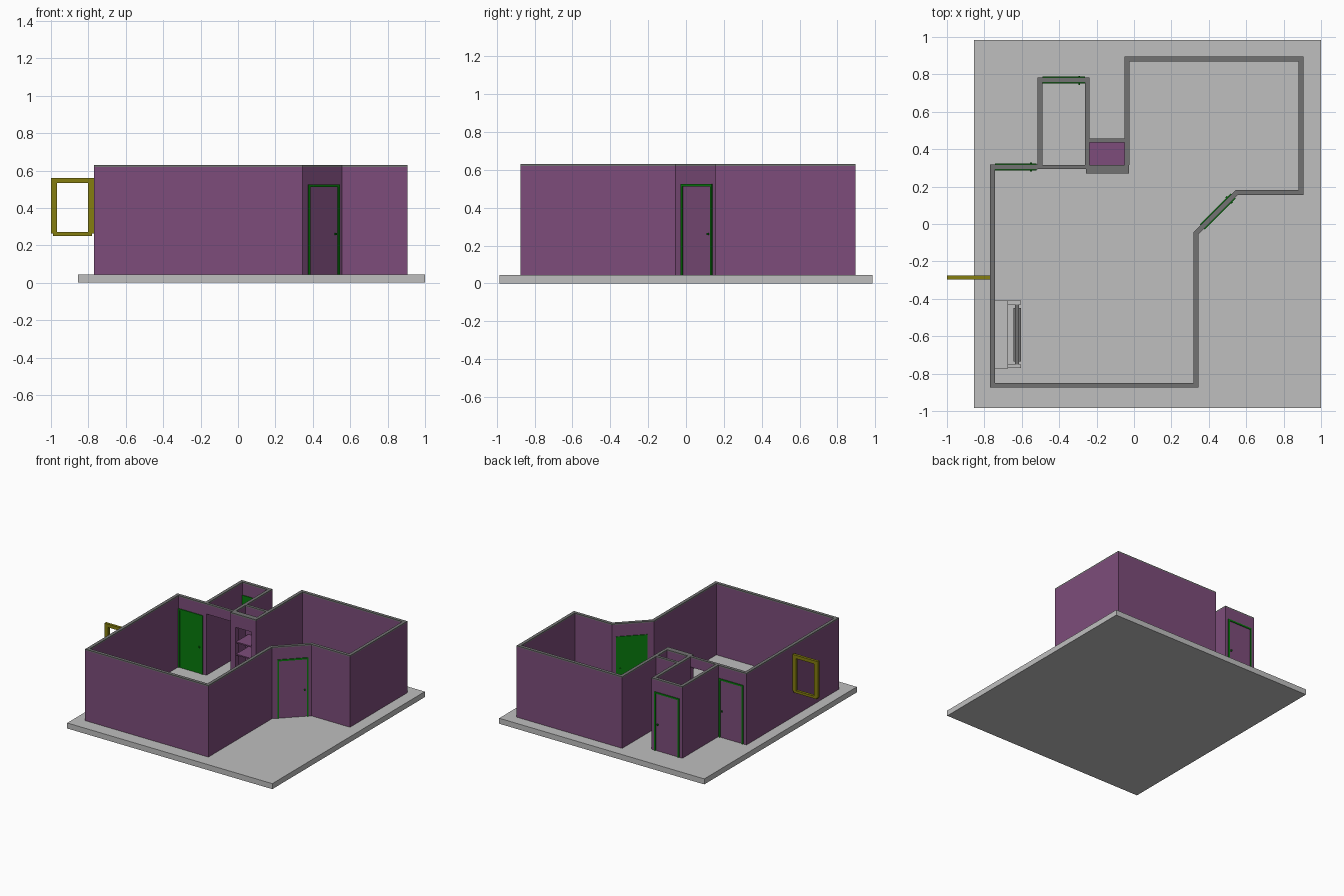
import bpy, bmesh
from math import atan2
from mathutils import Matrix, Vector

if "Cube" in bpy.data.objects:
    bpy.data.objects.remove(bpy.data.objects["Cube"])

FLOOR, WALL_TOP, CAP_TOP, THICK = 0.045, 0.62, 0.63, 0.026


def material(name, rgb):
    m = bpy.data.materials.new(name)
    m.use_nodes = True
    linear = [((c + 0.055) / 1.055) ** 2.4 for c in rgb]
    m.diffuse_color = (*linear, 1)
    m.node_tree.nodes["Principled BSDF"].inputs["Base Color"].default_value = (*linear, 1)
    return m


PURPLE = material("wall purple", (0.49, 0.3, 0.48))
LIGHT = material("light grey", (0.75, 0.75, 0.75))
GREY = material("wall top grey", (0.45, 0.45, 0.45))
GREEN = material("door green", (0.03, 0.48, 0.05))
OLIVE = material("window olive", (0.52, 0.49, 0.06))


def finish(name, bm, mat, matrix=None):
    bmesh.ops.recalc_face_normals(bm, faces=bm.faces)
    mesh = bpy.data.meshes.new(name)
    bm.to_mesh(mesh)
    bm.free()
    mesh.materials.append(mat)
    ob = bpy.data.objects.new(name, mesh)
    if matrix:
        ob.matrix_world = matrix
    bpy.context.collection.objects.link(ob)
    return ob


def box(name, x, y, z, mat, matrix=None):
    """Box from three (low, high) ranges."""
    bm = bmesh.new()
    bmesh.ops.create_cube(bm, size=1)
    for v in bm.verts:
        v.co = [r[0] if c < 0 else r[1] for c, r in zip(v.co, (x, y, z))]
    return finish(name, bm, mat, matrix)


def wall_box(name, x, y, bottom=FLOOR):
    box(name, x, y, (bottom, WALL_TOP), PURPLE)
    box(name + "_cap", x, y, (WALL_TOP, CAP_TOP), GREY)


def mitred_wall(name, path):
    """Wall along an outer line, thickened to its left with mitred corners."""
    pts = [Vector(p) for p in path]
    sides = []
    for a, b in zip(pts, pts[1:]):
        d = (b - a).normalized()
        sides.append(Vector((-d.y, d.x)))
    inner = [pts[0] + sides[0] * THICK]
    for p, m, n in zip(pts[1:-1], sides, sides[1:]):
        inner.append(p + (m + n) * THICK / (1 + m.dot(n)))
    inner.append(pts[-1] + sides[-1] * THICK)
    for part, low, high, mat in (("", FLOOR, WALL_TOP, PURPLE), ("_cap", WALL_TOP, CAP_TOP, GREY)):
        bm = bmesh.new()
        rings = [[bm.verts.new((p.x, p.y, z)) for p in line]
                 for line, z in ((pts, low), (inner, low), (inner, high), (pts, high))]
        for i in range(len(pts) - 1):
            for r, s in zip(rings, rings[1:] + rings[:1]):
                bm.faces.new((r[i], r[i + 1], s[i + 1], s[i]))
        for end in (0, -1):
            bm.faces.new([r[end] for r in rings])
        finish(name + part, bm, mat)


def door(name, x, y, normal, width, knob_side):
    """Door frame through a wall, with a green leaf on the room side."""
    turn = Matrix.Rotation(atan2(normal[1], normal[0]), 4, "Z")
    m = Matrix.Translation((x, y, 0)) @ turn
    half, top, bar = width / 2, 0.525, 0.013
    depth = (-THICK - 0.006, 0.006)
    for side in (-1, 1):
        edge = sorted((side * half, side * (half - bar)))
        box(name + "_jamb", depth, edge, (FLOOR, top), GREEN, m)
    box(name + "_head", depth, (bar - half, half - bar), (top - bar, top), GREEN, m)
    box(name + "_leaf", (-THICK - 0.003, -THICK + 0.002), (bar - half, half - bar),
        (FLOOR, top - bar), GREEN, m)
    u = knob_side * (half - 0.03)
    box(name + "_handle", (-THICK - 0.012, 0.01), (u - 0.005, u + 0.005), (0.255, 0.267), GREEN, m)


# Ground slab
box("ground_slab", (-0.855, 1), (-0.985, 0.985), (0, FLOOR), LIGHT)

# Main outer walls
mitred_wall("outer_wall", [(-0.515, 0.318), (-0.77, 0.318), (-0.77, -0.875), (0.345, -0.875),
                           (0.345, -0.055), (0.555, 0.155), (0.905, 0.155), (0.905, 0.895),
                           (-0.05, 0.895), (-0.05, 0.315)])

# Small back room, open below its front header
mitred_wall("small_room_wall", [(-0.237, 0.315), (-0.237, 0.782), (-0.515, 0.782), (-0.515, 0.293)])
wall_box("small_room_header", (-0.489, -0.255), (0.293, 0.315), bottom=0.545)

# Shelf closet: back wall, front surround and shelves
wall_box("closet_back", (-0.237, -0.05), (0.435, 0.457))
front = (0.27, 0.315)
wall_box("closet_left_side", (-0.257, -0.21), front)
wall_box("closet_right_side", (-0.068, -0.026), front)
wall_box("closet_head", (-0.21, -0.068), front, bottom=0.52)
box("closet_ceiling", (-0.237, -0.05), (0.315, 0.435), (0.52, 0.53), PURPLE)
for i in range(4):
    z = 0.1 * (i + 1)
    box("closet_shelf", (-0.21, -0.068), (0.275, 0.435), (z - 0.01, z), PURPLE)

# Doors
door("entrance_door", 0.457, 0.057, (1, -1), 0.235, 1)
door("side_door", -0.631, 0.318, (0, 1), 0.222, -1)
door("back_door", -0.376, 0.782, (0, 1), 0.226, -1)

# Window frame standing out from the side wall
deep = (-0.297, -0.275)
for x in ((-1, -0.967), (-0.802, -0.768)):
    box("window_stile", x, deep, (0.263, 0.56), OLIVE)
box("window_top_rail", (-0.967, -0.802), deep, (0.533, 0.56), OLIVE)
box("window_bottom_rail", (-0.99, -0.78), deep, (0.25, 0.27), OLIVE)

# Fireplace: piers, lintel, mantel and grate
for y in ((-0.765, -0.71), (-0.47, -0.415)):
    box("fireplace_pier", (-0.744, -0.685), y, (FLOOR, 0.25), LIGHT)
box("fireplace_lintel", (-0.744, -0.685), (-0.71, -0.47), (0.2, 0.25), LIGHT)
box("fireplace_mantel", (-0.744, -0.675), (-0.772, -0.408), (0.25, 0.268), LIGHT)
for y in (-0.76, -0.42):
    box("grate_post", (-0.675, -0.605), (y - 0.01, y + 0.01), (FLOOR, 0.11), LIGHT)
box("grate_base", (-0.645, -0.605), (-0.735, -0.45), (FLOOR, 0.06), GREY)
box("grate_rail", (-0.635, -0.615), (-0.75, -0.43), (0.1, 0.107), GREY)
for i in range(9):
    y = -0.715 + i * 0.03
    box("grate_bar", (-0.63, -0.62), (y - 0.005, y + 0.005), (0.06, 0.1), GREY)
